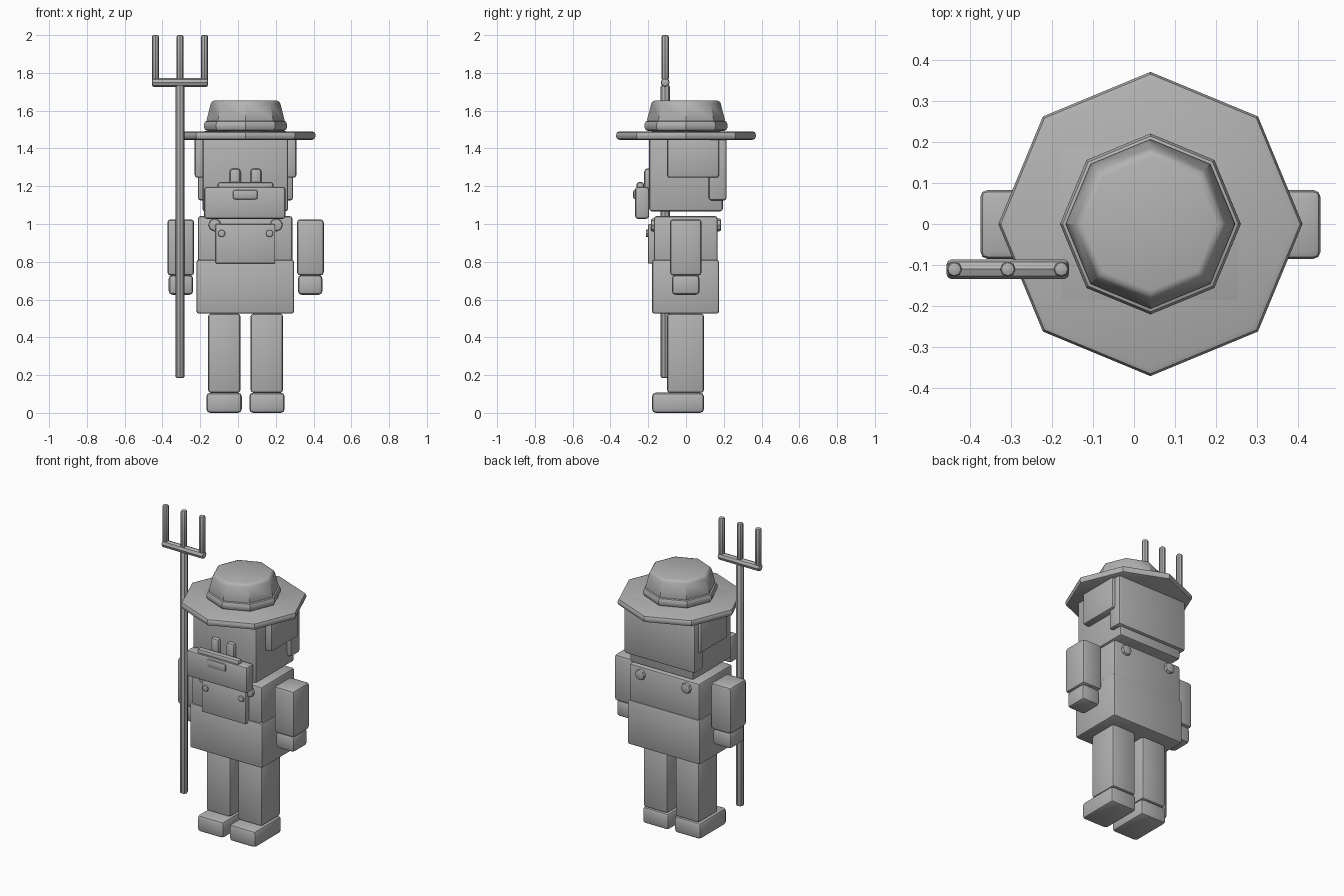
import bpy, math
from mathutils import Matrix

cube = bpy.data.objects.get("Cube")
if cube:
    bpy.data.objects.remove(cube, do_unlink=True)

grey = bpy.data.materials.new("plain_grey")
grey.use_nodes = True
grey.diffuse_color = (0.45, 0.45, 0.45, 1)
grey.node_tree.nodes["Principled BSDF"].inputs["Base Color"].default_value = grey.diffuse_color

CX = 0.04  # middle line of the figure


def finish(name, bevel):
    """Name, colour, bevel and smooth the active object."""
    ob = bpy.context.object
    ob.name = name
    ob.data.materials.append(grey)
    bpy.ops.object.transform_apply(location=False, rotation=True, scale=True)
    mod = ob.modifiers.new("Bevel", "BEVEL")
    mod.width = bevel
    mod.segments = 2
    mod.limit_method = "ANGLE"
    mod.angle_limit = math.radians(50)
    bpy.ops.object.modifier_apply(modifier=mod.name)
    bpy.ops.object.shade_smooth_by_angle(angle=math.radians(40))
    return ob


def box(name, x, y, z, bevel=0.014):
    """Bevelled box from (min, max) ranges."""
    bpy.ops.mesh.primitive_cube_add(size=1, location=[sum(r) / 2 for r in (x, y, z)])
    bpy.context.object.scale = [r[1] - r[0] for r in (x, y, z)]
    return finish(name, bevel)


def pair(name, x, y, z, bevel=0.014):
    """Right and left boxes; x is measured outwards from the middle line."""
    box("left_" + name, (CX + x[0], CX + x[1]), y, z, bevel)
    box("right_" + name, (CX - x[1], CX - x[0]), y, z, bevel)


def rod(name, loc, radius, length, axis="z", top=None, bevel=0.008):
    """Eight-sided rod or tapered drum centred on loc."""
    bpy.ops.mesh.primitive_cone_add(vertices=8, radius1=radius, depth=length, location=loc,
                                    radius2=radius if top is None else top)
    ob = bpy.context.object
    # put corners exactly on the axes
    corner = max(ob.data.vertices, key=lambda v: v.co.x).co
    ob.data.transform(Matrix.Rotation(-math.atan2(corner.y, corner.x), 4, "Z"))
    ob.rotation_euler = {"x": (0, math.pi / 2, 0), "y": (math.pi / 2, 0, 0), "z": (0, 0, 0)}[axis]
    return finish(name, bevel)


# Legs and feet
pair("foot", (0.02, 0.207), (-0.18, 0.095), (0, 0.107), 0.02)
pair("leg", (0.027, 0.198), (-0.10, 0.095), (0.107, 0.525))

# Torso, bib and straps
box("trousers", (-0.22, 0.297), (-0.18, 0.175), (0.525, 0.812))
box("shirt", (-0.212, 0.288), (-0.17, 0.167), (0.78, 1.042))
box("bib", (-0.12, 0.197), (-0.202, -0.15), (0.79, 1.0), 0.008)
for side, s in (("left", 1), ("right", -1)):
    rod(side + "_strap", (CX + s * 0.163, 0, 0.995), 0.034, 0.372, "y", bevel=0.01)
    rod(side + "_button", (CX + s * 0.127, -0.2, 0.95), 0.02, 0.026, "y", bevel=0.006)

# Arms and hands
pair("arm", (0.272, 0.414), (-0.085, 0.083), (0.727, 1.025), 0.018)
pair("hand", (0.277, 0.407), (-0.075, 0.072), (0.625, 0.73), 0.02)

# Head and hair
box("head", (-0.188, 0.265), (-0.195, 0.195), (1.067, 1.492))
pair("side_hair", (0.2, 0.269), (-0.10, 0.175), (1.245, 1.465))
box("back_hair", (-0.212, 0.292), (0.12, 0.215), (1.125, 1.465))

# Face
pair("eye", (0.025, 0.085), (-0.222, -0.18), (1.17, 1.295), 0.02)
box("beard", (-0.18, 0.252), (-0.27, -0.195), (1.027, 1.197), 0.016)
box("moustache", (-0.108, 0.188), (-0.262, -0.222), (1.185, 1.222), 0.014)
box("mouth", (-0.028, 0.105), (-0.28, -0.25), (1.13, 1.182), 0.012)

# Hat
rod("hat_brim", (CX, 0, 1.468), 0.37, 0.046, bevel=0.018)
rod("hat_band", (CX, 0, 1.52), 0.22, 0.056, bevel=0.02)
rod("hat_crown", (CX, 0, 1.595), 0.21, 0.118, top=0.18, bevel=0.016)

# Pitchfork
FX, FY = -0.307, -0.11
rod("fork_handle", (FX, FY, 0.96), 0.024, 1.55)
rod("fork_bar", (FX, FY, 1.749), 0.024, 0.298, "x", bevel=0.012)
for name, dx in (("right", -0.13), ("middle", 0), ("left", 0.13)):
    rod("fork_tine_" + name, (FX + dx, FY, 1.88), 0.019, 0.24, bevel=0.01)
